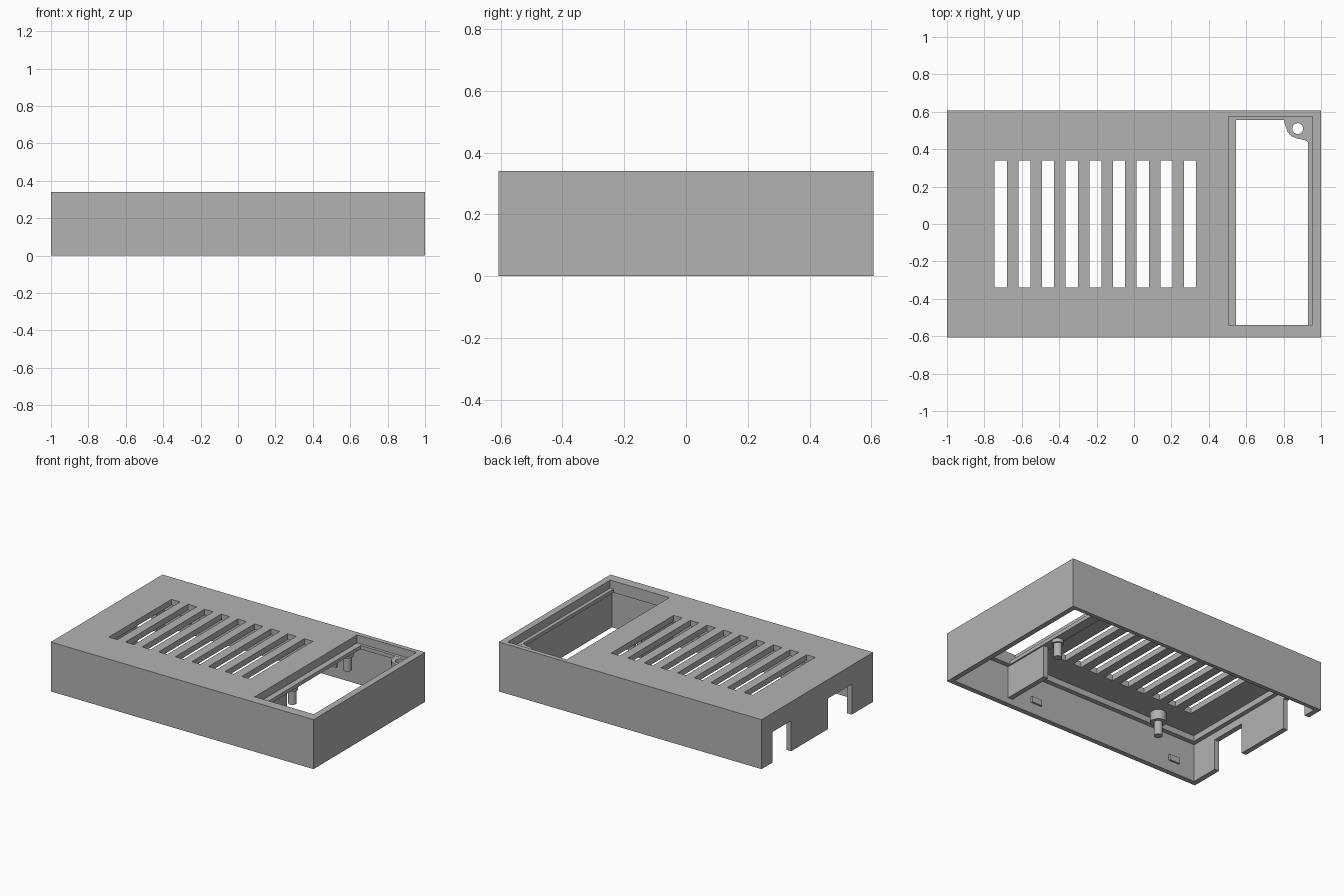
import bpy, bmesh, math

if "Cube" in bpy.data.objects:
    bpy.data.objects.remove(bpy.data.objects["Cube"])

grey = bpy.data.materials.new("light_grey_plastic")
grey.diffuse_color = (0.45, 0.45, 0.45, 1)
grey.use_nodes = True
grey.node_tree.nodes["Principled BSDF"].inputs["Base Color"].default_value = grey.diffuse_color


def finish(bm, name):
    bmesh.ops.recalc_face_normals(bm, faces=bm.faces)
    me = bpy.data.meshes.new(name)
    bm.to_mesh(me)
    bm.free()
    me.materials.append(grey)
    ob = bpy.data.objects.new(name, me)
    bpy.context.collection.objects.link(ob)
    return ob


def box(name, x0, x1, y0, y1, z0, z1):
    bm = bmesh.new()
    bmesh.ops.create_cube(bm, size=1)
    for v in bm.verts:
        v.co = (x1 if v.co.x > 0 else x0, y1 if v.co.y > 0 else y0, z1 if v.co.z > 0 else z0)
    return finish(bm, name)


def prism(name, pts, z0, z1):
    bm = bmesh.new()
    f = bm.faces.new([bm.verts.new((x, y, z0)) for x, y in pts])
    r = bmesh.ops.extrude_face_region(bm, geom=[f])
    for v in r["geom"]:
        if isinstance(v, bmesh.types.BMVert):
            v.co.z = z1
    return finish(bm, name)


def cylinder(name, x, y, r, z0, z1, n=32):
    pts = [(x + r * math.cos(2 * math.pi * i / n), y + r * math.sin(2 * math.pi * i / n)) for i in range(n)]
    ob = prism(name, pts, z0, z1)
    bpy.context.view_layer.objects.active = ob
    ob.select_set(True)
    bpy.ops.object.shade_smooth_by_angle(angle=math.radians(35))
    ob.select_set(False)
    return ob


def combine(target, other, op="DIFFERENCE"):
    m = target.modifiers.new("bool", "BOOLEAN")
    m.operation, m.solver, m.object = op, "EXACT", other
    bpy.context.view_layer.objects.active = target
    bpy.ops.object.modifier_apply(modifier=m.name)
    bpy.data.objects.remove(other)


# Open-bottomed shell
W = 0.607
case = box("case_shell", -1, 1, -W, W, 0, 0.34)
combine(case, box("cavity", -0.965, 0.965, -0.572, 0.58, -0.1, 0.30))

# Lip under the ceiling, all round, and the bar beside the window
for b in [(-0.98, 0.98, -0.59, -0.54), (-0.98, 0.98, 0.555, 0.595),
          (-0.98, -0.935, -0.59, 0.595), (0.93, 0.98, -0.59, 0.595),
          (0.475, 0.545, -0.59, 0.595)]:
    combine(case, box("lip", *b, 0.26, 0.32), "UNION")

# Window with stepped recess
combine(case, box("recess", 0.505, 0.955, -0.54, 0.575, 0.285, 0.5))
combine(case, box("window", 0.545, 0.93, -0.54, 0.555, 0.1, 0.5))

# Vent slots
for i in range(9):
    x = -0.745 + i * 0.1265
    combine(case, box("slot", x, x + 0.065, -0.34, 0.34, 0.2, 0.5))

# Connector notches in the left wall
for y0, y1 in [(-0.375, -0.115), (0.285, 0.49)]:
    combine(case, box("notch", -1.1, -0.95, y0, y1, -0.1, 0.21))

# Corner tab with screw hole
tab = prism("screw_tab", [(0.80, 0.56), (0.808, 0.53), (0.82, 0.495), (0.84, 0.47), (0.87, 0.457),
                          (0.90, 0.452), (0.92, 0.445), (0.935, 0.435), (0.935, 0.56)], 0.25, 0.284)
combine(tab, cylinder("hole", 0.875, 0.51, 0.029, 0.1, 0.5))

# Partial divider beside the window
box("divider_wall", 0.50, 0.535, -0.58, -0.23, 0.04, 0.27)

# Board posts: wide base and thin locating pin
for x, y in [(-0.59, -0.47), (-0.615, 0.50), (0.505, -0.13), (0.505, 0.47)]:
    r = 0.05 if x < 0 else 0.036
    cylinder("post_base", x, y, r, 0.235, 0.305 if x < 0 else 0.27)
    cylinder("post_pin", x, y, 0.027, 0.14, 0.26)

# Snap bumps on the long inner walls
for x in (-0.80, 0.31):
    box("front_snap", x - 0.04, x + 0.04, -0.59, -0.56, 0.075, 0.115)
    box("back_snap", x - 0.04, x + 0.04, 0.568, 0.595, 0.075, 0.115)
